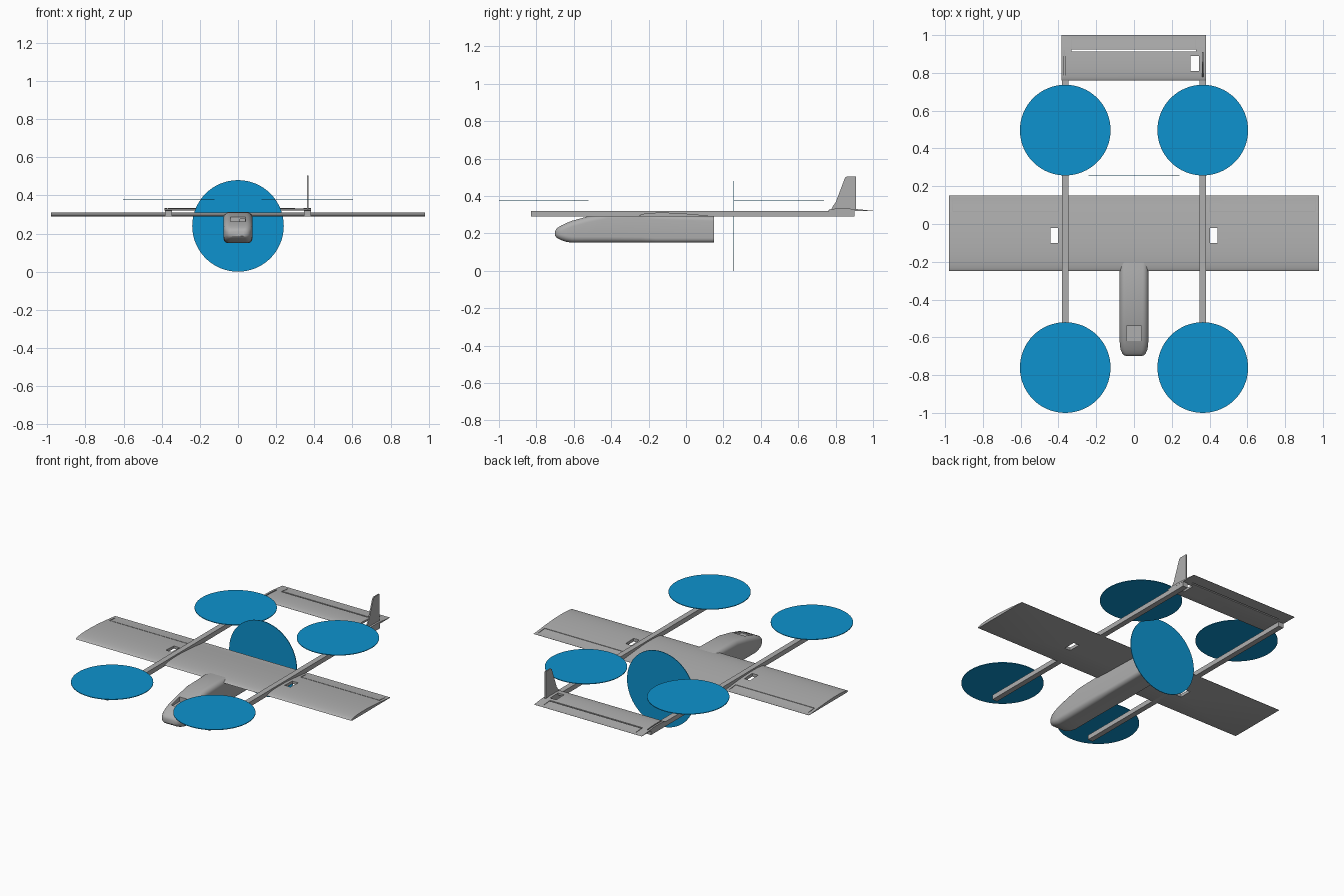
import bpy, bmesh, math
from mathutils import Vector, Matrix

if "Cube" in bpy.data.objects:
    bpy.data.objects.remove(bpy.data.objects["Cube"])


def material(name, rgb):
    m = bpy.data.materials.new(name)
    m.diffuse_color = (*rgb, 1)
    m.use_nodes = True
    m.node_tree.nodes["Principled BSDF"].inputs["Base Color"].default_value = m.diffuse_color
    return m


GREY = material("airframe_grey", (0.43, 0.43, 0.43))
BLUE = material("rotor_blue", (0.004, 0.29, 0.62))


def finish(name, bm, mat, smooth=None):
    bmesh.ops.recalc_face_normals(bm, faces=bm.faces)
    me = bpy.data.meshes.new(name)
    bm.to_mesh(me)
    bm.free()
    me.materials.append(mat)
    ob = bpy.data.objects.new(name, me)
    bpy.context.collection.objects.link(ob)
    if smooth:
        shade(ob, smooth)
    return ob


def shade(ob, degrees):
    bpy.ops.object.select_all(action='DESELECT')
    ob.select_set(True)
    bpy.context.view_layer.objects.active = ob
    bpy.ops.object.shade_smooth_by_angle(angle=math.radians(degrees))


def loft(rings):
    """Skin a list of equal-length point rings and cap both ends."""
    bm = bmesh.new()
    vs = [[bm.verts.new(p) for p in r] for r in rings]
    n = len(vs[0])
    for a, b in zip(vs, vs[1:]):
        for i in range(n):
            j = (i + 1) % n
            bm.faces.new((a[i], a[j], b[j], b[i]))
    bm.faces.new(vs[0])
    bm.faces.new(vs[-1])
    return bm


def add_box(bm, x0, x1, y0, y1, z0, z1):
    m = Matrix.Translation(((x0 + x1) / 2, (y0 + y1) / 2, (z0 + z1) / 2))
    bmesh.ops.create_cube(bm, size=1, matrix=m @ Matrix.Diagonal((x1 - x0, y1 - y0, z1 - z0, 1)))


def cut(ob, boxes, smooth):
    """Subtract boxes one by one, bake the result and drop the cutters."""
    for b in boxes:
        bm = bmesh.new()
        add_box(bm, *b)
        cutter = finish("cutter", bm, GREY)
        cutter.hide_render = True
        mod = ob.modifiers.new("cut", 'BOOLEAN')
        mod.operation, mod.solver, mod.object = 'DIFFERENCE', 'EXACT', cutter
        dg = bpy.context.evaluated_depsgraph_get()
        me = bpy.data.meshes.new_from_object(ob.evaluated_get(dg))
        ob.modifiers.clear()
        ob.data = me
        bpy.data.objects.remove(cutter)
    shade(ob, smooth)


def airfoil(chord, thick, n=18):
    """Flat-bottomed section: (distance from leading edge, height)."""
    pts = [(chord, 0.0)]
    for i in range(n + 1):
        t = 1 - i / n
        t = t * t
        h = 2.598 * 0.5 * math.sqrt(t) * (1 - t) * 0.9 + 0.1 * (1 - t)
        pts.append((t * chord, max(h * thick, 0.03 * thick)))
    pts.append((0.03 * chord, 0.0))
    return pts


def panel(name, x0, x1, y0, z0, chord, thick):
    sec = airfoil(chord, thick)
    return finish(name, loft([[(x, y0 + d, z0 + h) for d, h in sec] for x in (x0, x1)]), GREY)


# Main wing with servo openings and aileron grooves
wing = panel("main_wing", -0.98, 0.98, -0.25, 0.29, 0.40, 0.040)
cuts = []
for s in (-1, 1):
    xa, xb = sorted((s * 0.402, s * 0.443))
    cuts.append((xa, xb, -0.10, -0.02, 0.2, 0.4))
    xa, xb = sorted((s * 0.40, s * 0.96))
    cuts.append((xa, xb, 0.064, 0.068, 0.295, 0.4))
    for e in (0.40, 0.96):
        cuts.append((s * e - 0.002, s * e + 0.002, 0.064, 0.20, 0.2925, 0.4))
cut(wing, cuts, 25)

# Tailplane with hinge slot, elevator ends, servo opening and fin slot
tail = panel("tailplane", -0.385, 0.382, 0.76, 0.32, 0.24, 0.025)
cut(tail, [(-0.33, 0.327, 0.914, 0.923, 0.2, 0.4),
           (-0.332, -0.328, 0.914, 1.1, 0.322, 0.4),
           (0.325, 0.329, 0.914, 1.1, 0.322, 0.4),
           (0.30, 0.343, 0.81, 0.89, 0.2, 0.4),
           (-0.373, -0.366, 0.78, 0.92, 0.323, 0.4)], 25)

# Single fin on the right boom
fin_outline = [(0.775, 0.322), (0.785, 0.345), (0.80, 0.365), (0.85, 0.497),
               (0.858, 0.503), (0.91, 0.503), (0.91, 0.322)]
finish("tail_fin", loft([[(x, y, z) for y, z in fin_outline] for x in (0.361, 0.369)]), GREY)

# Booms
for s, side in ((-1, "left"), (1, "right")):
    bm = bmesh.new()
    add_box(bm, s * 0.364 - 0.0175, s * 0.364 + 0.0175, -0.83, 0.90, 0.29, 0.32)
    finish(side + "_boom", bm, GREY)


# Fuselage lofted from rounded rectangles
def section(y, hw, zb, zt, r):
    ring = []
    for cx, cz, a0 in ((hw - r, zt - r, 0), (r - hw, zt - r, 90),
                       (r - hw, zb + r, 180), (hw - r, zb + r, 270)):
        for k in range(7):
            a = math.radians(a0 + 15 * k)
            ring.append((cx + r * math.cos(a), y, cz + r * math.sin(a)))
    return ring


stations = [(-0.70, 0.040, 0.187, 0.212, 0.012), (-0.695, 0.052, 0.180, 0.222, 0.018),
            (-0.685, 0.062, 0.173, 0.231, 0.024), (-0.665, 0.071, 0.163, 0.243, 0.030),
            (-0.64, 0.075, 0.155, 0.255, 0.032), (-0.61, 0.076, 0.150, 0.267, 0.032),
            (-0.53, 0.076, 0.150, 0.289, 0.032), (-0.42, 0.076, 0.150, 0.311, 0.032),
            (-0.24, 0.076, 0.150, 0.314, 0.030), (-0.16, 0.076, 0.150, 0.300, 0.025),
            (0.15, 0.076, 0.150, 0.291, 0.025)]
fuselage = finish("fuselage", loft([section(*s) for s in stations]), GREY)
# Camera bay in the nose
cut(fuselage, [(-0.04, 0.04, -0.62, -0.54, 0.255, 0.4),
               (0.010, 0.036, -0.56, -0.525, 0.262, 0.277)], 30)


# Rotor discs
def disc(name, loc, axis):
    bm = bmesh.new()
    rot = Vector((0, 0, 1)).rotation_difference(Vector(axis)).to_matrix().to_4x4()
    bmesh.ops.create_cone(bm, cap_ends=True, segments=64, radius1=0.24, radius2=0.24,
                          depth=0.004, matrix=Matrix.Translation(loc) @ rot)
    finish(name, bm, BLUE, 30)


for s, side in ((-1, "left"), (1, "right")):
    disc("front_" + side + "_rotor", (s * 0.364, -0.76, 0.377), (0, 0, 1))
    disc("rear_" + side + "_rotor", (s * 0.364, 0.497, 0.377), (0, 0, 1))
disc("pusher_propeller", (0, 0.255, 0.24), (0, 1, 0))
